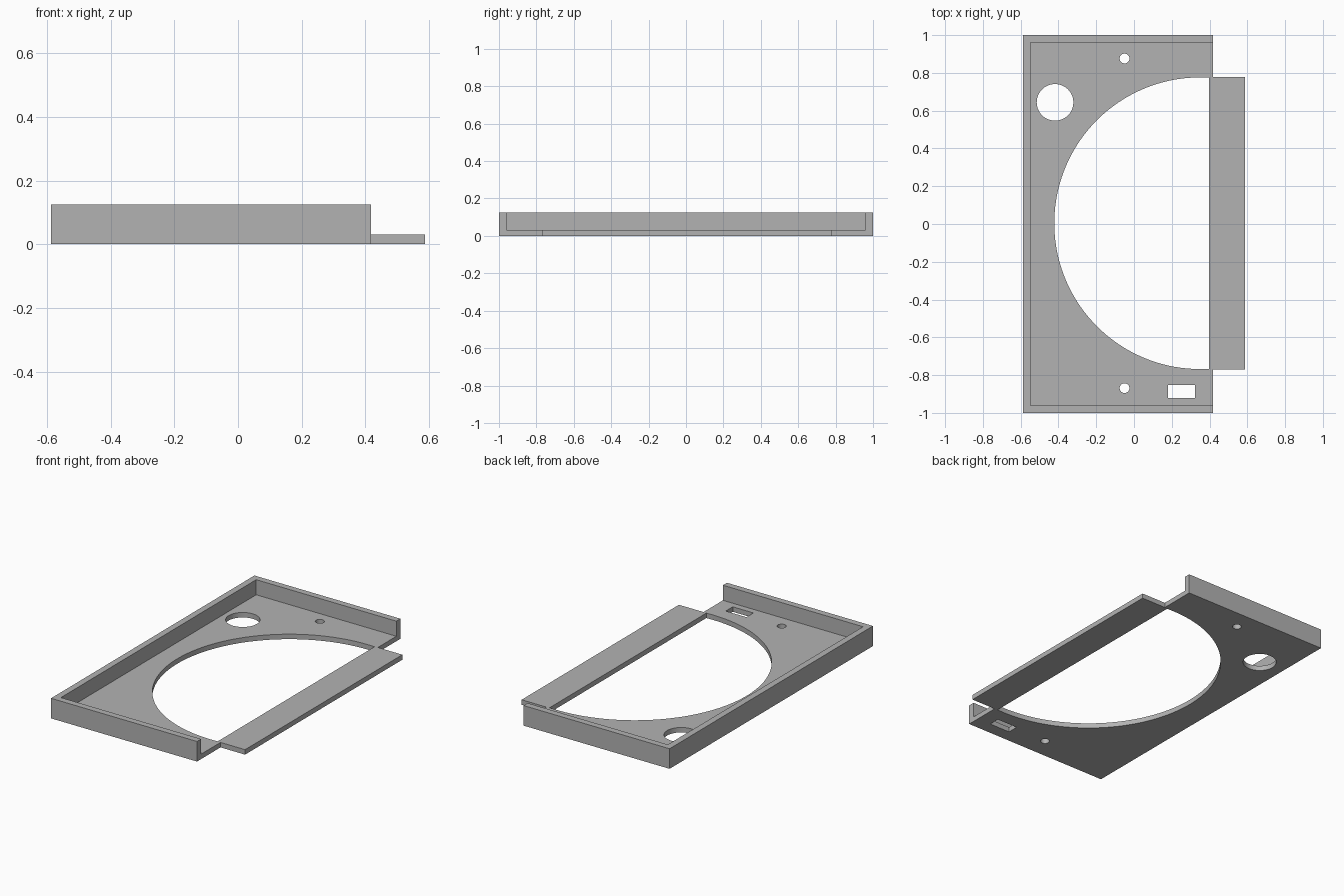
import bpy
from math import acos, cos, sin, pi

cube = bpy.data.objects.get("Cube")
if cube:
    bpy.data.objects.remove(cube, do_unlink=True)

grey = bpy.data.materials.new("light_grey")
grey.use_nodes = True
COLOUR = (0.45, 0.45, 0.45, 1)
grey.diffuse_color = COLOUR
grey.node_tree.nodes["Principled BSDF"].inputs["Base Color"].default_value = COLOUR


def arc(cx, cy, r, start=0, end=2 * pi, n=48, closed=True):
    """Points on an arc; a closed circle leaves out the repeated end point."""
    steps = n if closed else n - 1
    angles = [start + (end - start) * i / steps for i in range(n)]
    return [(cx + r * cos(a), cy + r * sin(a)) for a in angles]


def rect(x0, x1, y0, y1):
    return [(x0, y0), (x1, y0), (x1, y1), (x0, y1)]


def slab(name, loops, z0, z1):
    """Extrude an outline, with any further loops as holes, from z0 to z1."""
    curve = bpy.data.curves.new(name, "CURVE")
    curve.dimensions = "2D"
    curve.fill_mode = "BOTH"
    curve.extrude = (z1 - z0) / 2
    for loop in loops:
        spline = curve.splines.new("POLY")
        spline.points.add(len(loop) - 1)
        for point, (x, y) in zip(spline.points, loop):
            point.co = (x, y, 0, 1)
        spline.use_cyclic_u = True
    obj = bpy.data.objects.new(name, curve)
    bpy.context.collection.objects.link(obj)
    obj.location.z = (z0 + z1) / 2
    bpy.ops.object.select_all(action="DESELECT")
    obj.select_set(True)
    bpy.context.view_layer.objects.active = obj
    bpy.ops.object.convert(target="MESH")
    obj = bpy.context.object
    # Weld the caps to the sides
    bpy.ops.object.mode_set(mode="EDIT")
    bpy.ops.mesh.select_all(action="SELECT")
    bpy.ops.mesh.remove_doubles(threshold=0.0001)
    bpy.ops.mesh.normals_make_consistent(inside=False)
    bpy.ops.object.mode_set(mode="OBJECT")
    obj.data.materials.clear()
    obj.data.materials.append(grey)
    bpy.ops.object.shade_smooth_by_angle(angle=pi / 6)
    return obj


LEFT, EDGE, TAB = -0.587, 0.418, 0.587
WALL, FLOOR, TOP = 0.04, 0.031, 0.125
inner_x, inner_y = LEFT + WALL, 1 - WALL
tab_low, tab_high = -0.769, 0.778

# Floor plate with its projecting tab
outline = [(inner_x, -inner_y), (EDGE, -inner_y), (EDGE, tab_low), (TAB, tab_low),
           (TAB, tab_high), (EDGE, tab_high), (EDGE, inner_y), (inner_x, inner_y)]

# Large round opening cut off straight beside the tab
cx, cy, radius, chord = 0.35, 0.004, 0.772, 0.397
a = acos((chord - cx) / radius)
opening = arc(cx, cy, radius, a, 2 * pi - a, 96, closed=False)

# Cable hole, two screw holes and a slot
holes = [arc(-0.418, 0.644, 0.097),
         arc(-0.05, 0.876, 0.026, n=32),
         arc(-0.05, -0.869, 0.026, n=32),
         rect(0.181, 0.323, -0.921, -0.852)]
slab("floor_plate", [outline, opening] + holes, 0, FLOOR)

# Raised wall around three sides, open towards the tab
wall = [(LEFT, -1), (EDGE, -1), (EDGE, -inner_y), (inner_x, -inner_y),
        (inner_x, inner_y), (EDGE, inner_y), (EDGE, 1), (LEFT, 1)]
slab("rim_wall", [wall], 0, TOP)
